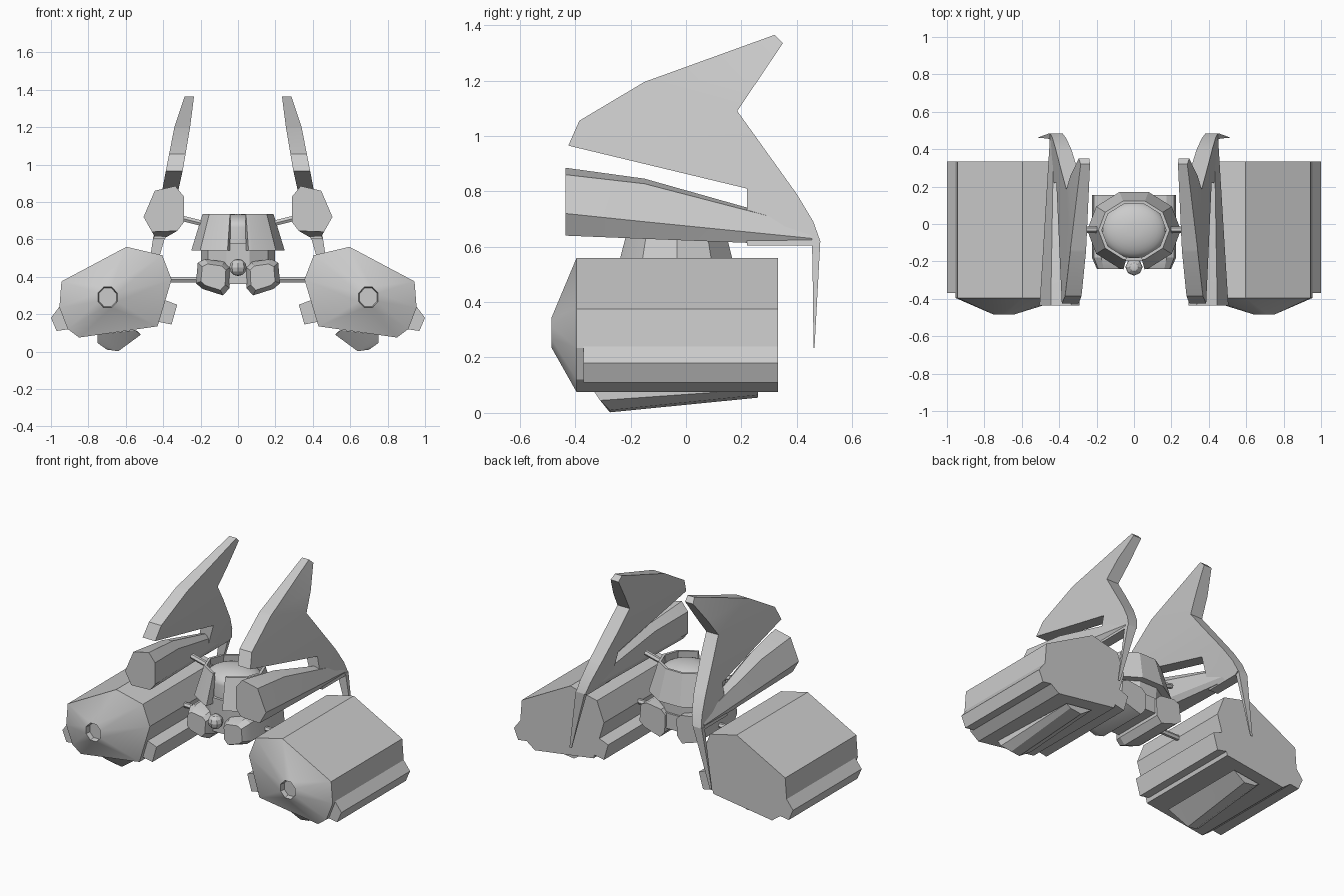
import bpy, bmesh, math
from mathutils import Vector

cube = bpy.data.objects.get("Cube")
if cube:
    bpy.data.objects.remove(cube, do_unlink=True)

grey = bpy.data.materials.new("hull_grey")
grey.use_nodes = True
colour = (0.6, 0.6, 0.6, 1)
grey.diffuse_color = colour
grey.node_tree.nodes["Principled BSDF"].inputs["Base Color"].default_value = colour


def finish(name, bm, mirror=False):
    """Turn a bmesh into a named object, mirrored across x if asked."""
    bmesh.ops.recalc_face_normals(bm, faces=bm.faces)
    mesh = bpy.data.meshes.new(name)
    bm.to_mesh(mesh)
    bm.free()
    mesh.materials.append(grey)
    obj = bpy.data.objects.new(name, mesh)
    bpy.context.collection.objects.link(obj)
    if mirror:
        obj.modifiers.new("Mirror", 'MIRROR').use_clip = False
    bpy.ops.object.select_all(action='DESELECT')
    obj.select_set(True)
    bpy.context.view_layer.objects.active = obj
    bpy.ops.object.shade_smooth_by_angle(angle=math.radians(25))
    return obj


def hull(points):
    bm = bmesh.new()
    for p in points:
        bm.verts.new(p)
    bmesh.ops.convex_hull(bm, input=bm.verts)
    bmesh.ops.dissolve_limit(bm, angle_limit=0.01, verts=bm.verts, edges=bm.edges)
    return bm


def loft(sections):
    """Skin closed sections in order and cap both ends."""
    bm = bmesh.new()
    rings = [[bm.verts.new(p) for p in s] for s in sections]
    n = len(rings[0])
    for a, b in zip(rings, rings[1:]):
        for i in range(n):
            j = (i + 1) % n
            bm.faces.new((a[i], a[j], b[j], b[i]))
    bm.faces.new(rings[0])
    bm.faces.new(rings[-1])
    return bm


def at_y(profile, y):
    return [(x, y, z) for x, z in profile]


def ramp(table, t):
    """Piecewise linear lookup of (centre, half width) by height."""
    for (t0, *a), (t1, *b) in zip(table, table[1:]):
        if t <= t1:
            f = max(0, (t - t0) / (t1 - t0))
            return [p + (q - p) * f for p, q in zip(a, b)]
    return table[-1][1:]


# Engines: faceted barrel with a blunt nose and recessed muzzle
barrel = [(.596, .56), (.944, .375), (.955, .235), (.91, .12),
          (.85, .075), (.43, .135), (.355, .385), (.405, .515)]
muzzle = [(.697 + .056 * math.cos(math.tau * (i + .5) / 8),
           .29 + .06 * math.sin(math.tau * (i + .5) / 8)) for i in range(8)]
bm = hull(at_y(barrel, .333) + at_y(barrel, -.395) + at_y(muzzle, -.485))
cap = [f for f in bm.faces if f.calc_center_median().y < -.48]
bmesh.ops.inset_region(bm, faces=cap, thickness=.006, depth=-.03)
finish("engine", bm, True)

# Rails along both sides of each engine
rails = {"outer_rail": [(.94, .26), (1.0, .18), (.97, .11), (.9, .12)],
         "inner_rail": [(.39, .275), (.325, .25), (.355, .145), (.43, .16)]}
for name, section in rails.items():
    finish(name, loft([at_y(section, -.37), at_y(section, .333)]), True)

# Wedge keel under each engine
finish("keel", hull([(.75, -.34, .09), (.75, -.31, .045), (.70, -.275, .01), (.64, -.275, .002),
                     (.52, -.31, .09), (.55, -.34, .115), (.73, .26, .085), (.54, .26, .11),
                     (.70, .26, .065), (.62, .26, .055)]), True)

# Swept fin: side outline with a slot, leaning inward as it rises
outline = [(-.425, .965), (-.385, 1.055), (-.15, 1.195), (.32, 1.365), (.35, 1.335),
           (.185, 1.09), (.4, .79), (.46, .69), (.485, .62), (.455, .605),
           (.22, .605), (.22, .81)]
lean = [(.6, .42, .032), (.8, .375, .042), (.97, .34, .045), (1.2, .298, .042), (1.365, .26, .025)]
bm = loft([[(s, y, z) for y, z in outline] for s in (-1, 1)])
for height, *_ in lean[1:-1]:
    bmesh.ops.bisect_plane(bm, geom=bm.verts[:] + bm.edges[:] + bm.faces[:],
                           plane_co=(0, 0, height), plane_no=(0, 0, 1))
for v in bm.verts:
    centre, half = ramp(lean, v.co.z)
    v.co.x = centre + v.co.x * half
finish("fin", bm, True)

# Tapering lower pod of each fin
front = [(.445, .86), (.335, .885), (.29, .83), (.29, .69),
         (.325, .645), (.46, .64), (.505, .72)]
rear = [(.43, .67), (.41, .675), (.39, .66), (.39, .63), (.395, .605), (.44, .605), (.45, .63)]
middle = [(a + (c - a) * .33, b + (d - b) * .33 + (.03 if i < 3 else 0))
          for i, ((a, b), (c, d)) in enumerate(zip(front, rear))]
finish("fin_pod", loft([at_y(front, -.435), at_y(middle, -.15), at_y(rear, .455)]), True)

# Thin blade hanging from the back of each fin
finish("tail_blade", loft([
    [(.388, .455, .62), (.452, .455, .62), (.452, .485, .62), (.388, .485, .62)],
    [(.45, .459, .4), (.485, .459, .4), (.485, .473, .4), (.45, .473, .4)],
    [(.495, .46, .235), (.51, .46, .235), (.51, .464, .235), (.495, .464, .235)]]), True)


# Cockpit: core, shallow dome and flared armour ring open at the front
def polar(r, deg, z):
    a = math.radians(deg)
    return (r * math.cos(a), -.033 + .86 * r * math.sin(a), z)


def disc(r, z, n):
    return [polar(r, 360 * i / n, z) for i in range(n)]


finish("cockpit_neck", loft([disc(.195, .44, 10), disc(.2, .58, 10)]))
dome = [disc(.17, .54, 40)]
for i in range(8):
    a = math.pi / 2 * i / 8
    dome.append(disc(.174 * math.cos(a), .665 + .072 * math.sin(a), 40))
finish("cockpit_dome", loft(dome))

angles = [-77] + list(range(-72, 253, 36)) + [257]
finish("armour_ring", loft([[polar(.25, a, .54), polar(.19, a, .735),
                             polar(.172, a, .735), polar(.19, a, .54)] for a in angles]))

# Lower hull: twin chamfered blocks with a bridge between them
block = [(.215, .475), (.175, .495), (.07, .48), (.04, .45),
         (.045, .34), (.08, .30), (.19, .335), (.225, .365)]
face = [(.13 + (x - .13) * .72, .4 + (z - .4) * .72) for x, z in block]
finish("hull_block", loft([at_y(face, -.24), at_y(block, -.18), at_y(block, .155)]), True)
bridge = [(-.06, .36), (.06, .36), (.06, .46), (-.06, .46)]
finish("hull_bridge", loft([at_y(bridge, -.19), at_y(bridge, .14)]))

# Sensor ball at the front
bm = bmesh.new()
bmesh.ops.create_uvsphere(bm, u_segments=8, v_segments=6, radius=.046)
bmesh.ops.translate(bm, verts=bm.verts, vec=(0, -.23, .45))
finish("sensor_ball", bm)

# Struts between the hull, engines and fins
for name, a, b in (("lower_strut", (.2, -.03, .385), (.38, -.03, .385)),
                   ("upper_strut", (.17, -.03, .68), (.31, -.03, .715))):
    a, b = Vector(a), Vector(b)
    turn = (b - a).to_track_quat('Z', 'Y')
    ring = [turn @ Vector((.017 * math.cos(k * math.tau / 6), .017 * math.sin(k * math.tau / 6), 0))
            for k in range(6)]
    finish(name, loft([[a + p for p in ring], [b + p for p in ring]]), True)
